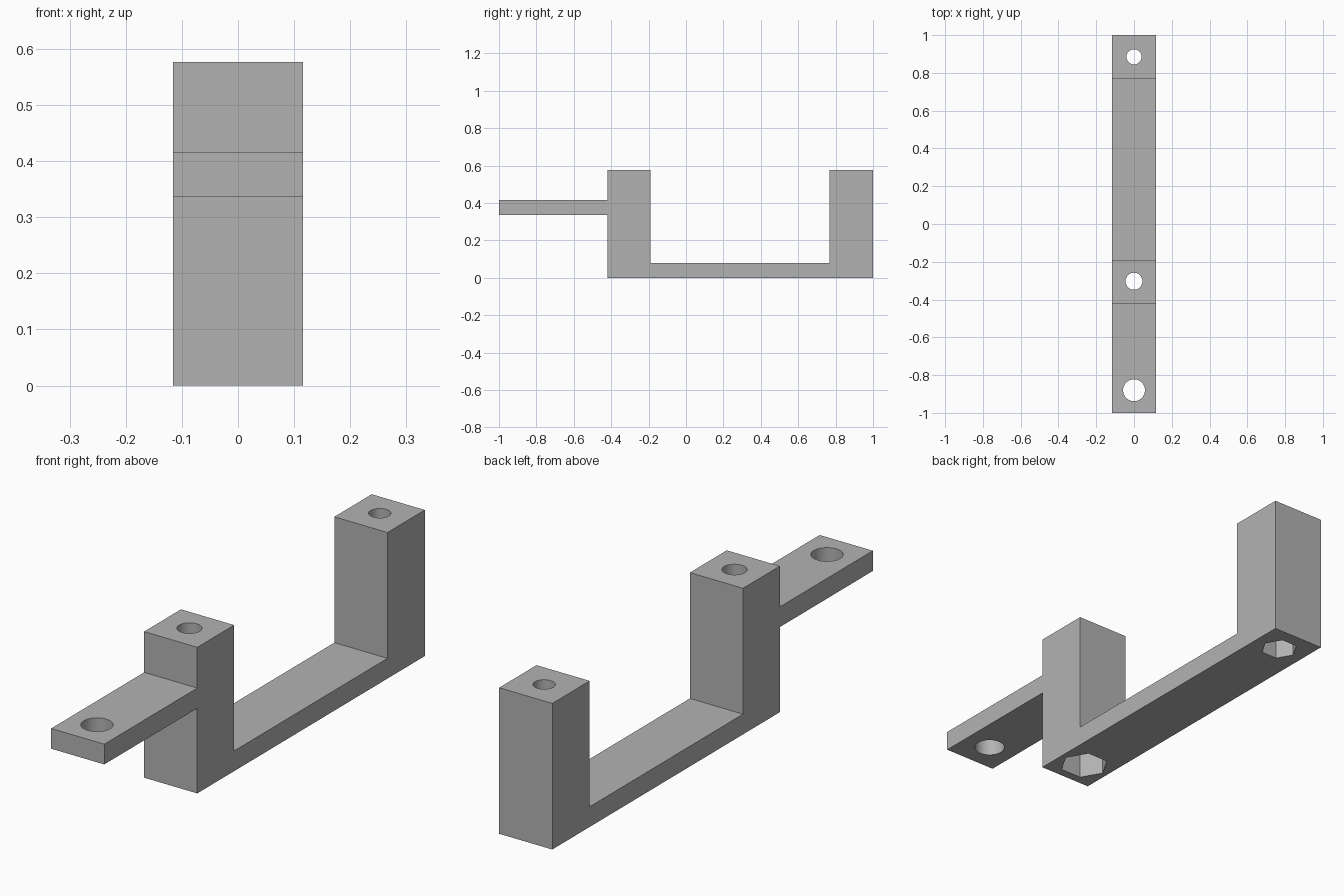
import bpy
import bmesh
import math
from mathutils import Matrix

cube = bpy.data.objects.get("Cube")
if cube:
    bpy.data.objects.remove(cube, do_unlink=True)

HALF_W = 0.116
TOP = 0.577

grey = bpy.data.materials.new("plain grey")
grey.use_nodes = True
colour = (0.45, 0.45, 0.45, 1)
grey.diffuse_color = colour
grey.node_tree.nodes["Principled BSDF"].inputs["Base Color"].default_value = colour


def add_object(name, bm):
    bmesh.ops.recalc_face_normals(bm, faces=bm.faces)
    mesh = bpy.data.meshes.new(name)
    bm.to_mesh(mesh)
    bm.free()
    obj = bpy.data.objects.new(name, mesh)
    bpy.context.collection.objects.link(obj)
    mesh.materials.append(grey)
    return obj


def cut(target, name, y, radius, z0, z1, sides):
    """Subtract a vertical prism; its first corner lies along x."""
    bm = bmesh.new()
    bmesh.ops.create_cone(bm, cap_ends=True, segments=sides, radius1=radius,
                          radius2=radius, depth=z1 - z0,
                          matrix=Matrix.Translation((0, y, (z0 + z1) / 2)))
    if sides == 6:
        # put the corner on the x axis
        first = bm.verts[:][0].co
        angle = math.atan2(first.y - y, first.x)
        bmesh.ops.rotate(bm, verts=bm.verts, cent=(0, y, 0),
                         matrix=Matrix.Rotation(-angle, 3, 'Z'))
    cutter = add_object(name, bm)
    cutter.hide_render = True
    mod = target.modifiers.new(name, 'BOOLEAN')
    mod.operation = 'DIFFERENCE'
    mod.solver = 'EXACT'
    mod.object = cutter
    bpy.context.view_layer.objects.active = target
    bpy.ops.object.modifier_apply(modifier=mod.name)
    bpy.data.objects.remove(cutter, do_unlink=True)


# Side profile (y, z): base strip, two posts and the front arm
profile = [(-0.42, 0), (1, 0), (1, TOP), (0.767, TOP), (0.767, 0.08),
           (-0.19, 0.08), (-0.19, TOP), (-0.42, TOP), (-0.42, 0.416),
           (-1, 0.416), (-1, 0.336), (-0.42, 0.336)]
bm = bmesh.new()
side = bm.faces.new([bm.verts.new((-HALF_W, y, z)) for y, z in profile])
walls = bmesh.ops.extrude_face_region(bm, geom=[side])
bmesh.ops.translate(bm, vec=(2 * HALF_W, 0, 0),
                    verts=[v for v in walls["geom"] if isinstance(v, bmesh.types.BMVert)])
bracket = add_object("mounting_bracket", bm)

# Round screw holes: name, y, radius
for name, y, radius in [("arm_hole", -0.88, 0.058),
                        ("front_post_hole", -0.303, 0.045),
                        ("back_post_hole", 0.885, 0.04)]:
    cut(bracket, name, y, radius, -0.1, TOP + 0.1, 48)

# Hexagonal nut pockets rising from the underside of the posts
for name, y, radius in [("front_nut_pocket", -0.303, 0.094),
                        ("back_nut_pocket", 0.885, 0.071)]:
    cut(bracket, name, y, radius, -0.1, 0.3, 6)

bpy.ops.object.select_all(action='DESELECT')
bracket.select_set(True)
bpy.context.view_layer.objects.active = bracket
bpy.ops.object.shade_smooth_by_angle(angle=math.radians(30))
